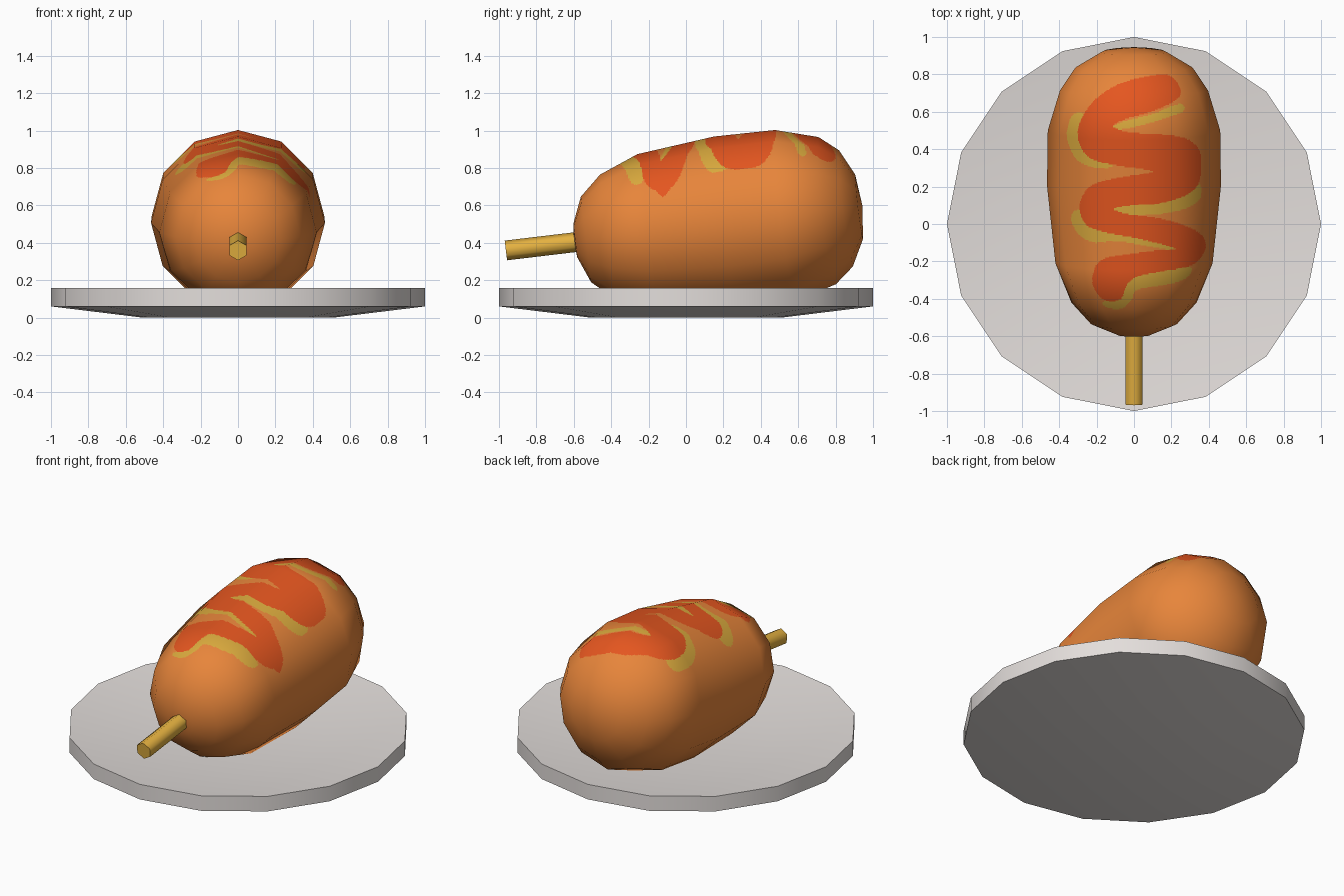
import bpy, bmesh, math
from mathutils import Vector
from mathutils.geometry import interpolate_bezier

if "Cube" in bpy.data.objects:
    bpy.data.objects.remove(bpy.data.objects["Cube"])

TILT = math.radians(6.8)


def material(name, rgb):
    m = bpy.data.materials.new(name)
    m.diffuse_color = (*rgb, 1)
    m.use_nodes = True
    m.node_tree.nodes["Principled BSDF"].inputs["Base Color"].default_value = m.diffuse_color
    return m


BATTER = material("batter_orange", (0.80, 0.235, 0.043))
RED = material("sauce_red", (0.78, 0.093, 0.014))
YELLOW = material("sauce_yellow", (0.70, 0.40, 0.047))
WOOD = material("stick_wood", (0.78, 0.44, 0.052))
GREY = material("plate_grey", (0.77, 0.73, 0.71))


def axis(y):
    """Point on the tilted centre line of sausage and stick."""
    return Vector((0, y, 0.482 + math.tan(TILT) * y))


def tilted_ring(y, r, sides, sag=0):
    out = []
    for k in range(sides):
        a = math.tau * k / sides
        out.append(axis(y) + Vector((r * math.sin(a),
                                     -r * math.sin(TILT) * math.cos(a) - sag * math.sin(a) ** 2,
                                     r * math.cos(TILT) * math.cos(a))))
    return out


def loft(name, rings, mats, start=None, end=None):
    """Skin closed rings; ends close to a pole point or with a flat cap."""
    bm = bmesh.new()
    vs = [[bm.verts.new(p) for p in ring] for ring in rings]
    n = len(vs[0])
    for a, b in zip(vs, vs[1:]):
        for k in range(n):
            bm.faces.new((a[k], a[(k + 1) % n], b[(k + 1) % n], b[k]))
    for ring, pole in ((vs[0], start), (vs[-1], end)):
        if pole is None:
            bm.faces.new(ring)
        else:
            p = bm.verts.new(pole)
            for k in range(n):
                bm.faces.new((ring[k], ring[(k + 1) % n], p))
    bmesh.ops.recalc_face_normals(bm, faces=bm.faces)
    me = bpy.data.meshes.new(name)
    bm.to_mesh(me)
    bm.free()
    ob = bpy.data.objects.new(name, me)
    bpy.context.collection.objects.link(ob)
    for m in mats:
        me.materials.append(m)
    return ob


def smooth_by_angle(ob, degrees):
    bpy.ops.object.select_all(action='DESELECT')
    bpy.context.view_layer.objects.active = ob
    ob.select_set(True)
    bpy.ops.object.shade_smooth_by_angle(angle=math.radians(degrees))


# Plate: 16-sided shallow dish with a tapered underside
def flat_ring(r, z):
    return [Vector((r * math.cos(math.tau * k / 16), r * math.sin(math.tau * k / 16), z))
            for k in range(16)]


plate = loft("plate", [flat_ring(0.51, 0), flat_ring(1, 0.06), flat_ring(1, 0.157),
                       flat_ring(0.51, 0.097)], [GREY])
smooth_by_angle(plate, 30)

# Stick: six-sided rod along the sausage axis
stick = loft("stick", [tilted_ring(-0.963, 0.053, 6), tilted_ring(-0.45, 0.053, 6)], [WOOD])
stick.location.z = -0.008
smooth_by_angle(stick, 65)

# Sauce outlines seen from above, in hundredths of a unit
RED_SHAPE = [14, 80, 21, 78, 25, 71, 22, 66, 9, 60, -5, 56, -11, 52, -2, 49, 14, 48, 27, 46,
             34, 41, 36, 34, 35, 23, 29, 16, 14, 11, -2, 10, -11, 8, -2, 5, 14, 3, 30, -2,
             37, -7, 38, -14, 31, -22, 17, -25, 2, -28, -4, -33, -7, -40, -15, -41, -21, -35,
             -22, -27, -17, -19, -2, -16, 14, -14, 22, -13, 3, -8, -13, -5, -25, -1, -29, 7,
             -28, 14, -22, 21, -7, 25, 10, 28, -7, 31, -21, 34, -28, 40, -30, 50, -26, 60,
             -18, 69, -5, 76]
YELLOW_SHAPES = [
    [26, 64, 26, 60, 15, 56, 5, 53, -7, 50.5, -11, 52, -5, 55, 9, 58.5, 20, 63],
    [-27, 59, -33, 58, -36, 49, -34, 40, -29, 33, -20, 30, -11, 31, -20, 36, -27, 42, -28, 50],
    [36, 18, 35, 13, 27, 8, 10, 5, -10, 5.5, -10, 9, 10, 12, 28, 18, 34, 22],
    [-28, 8, -33, 6, -33, 0, -28, -7, -20, -10, -10, -9, 8, -12, 22, -14, 18, -10, 0, -6,
     -20, 0, -27, 5],
    [30, -23, 29, -28, 20, -32, 2, -35, -1, -40, -6, -45, -13, -45, -17, -42, -8, -38,
     -2, -30, 15, -24]]


def smooth_outline(flat):
    """Rounded closed outline through the given points."""
    p = [Vector((x / 100, y / 100, 0)) for x, y in zip(flat[::2], flat[1::2])]
    n, out = len(p), []
    for i in range(n):
        a, b, c, d = p[i - 1], p[i], p[(i + 1) % n], p[(i + 2) % n]
        out += interpolate_bezier(b, b + (c - a) / 6, c - (d - b) / 6, c, 5)[:-1]
    return out


def inside(x, y, poly):
    hit = False
    for a, b in zip(poly, poly[1:] + poly[:1]):
        if (a.y > y) != (b.y > y) and x < a.x + (y - a.y) / (b.y - a.y) * (b.x - a.x):
            hit = not hit
    return hit


# Sausage: 12-sided capsule, finely divided on top so the sauce can be painted by face
PROFILE = [(-0.592, 0.09, 0), (-0.535, 0.23, 0), (-0.42, 0.335, 0), (-0.21, 0.42, 0),
           (0.205, 0.465, 0), (0.53, 0.461, 0.03), (0.755, 0.396, 0.042),
           (0.855, 0.313, 0.018), (0.925, 0.175, 0.006)]


def fine_ring(y, r, sag):
    pts, out = tilted_ring(y, r, 12, sag), []
    for k in range(12):
        n = 32 if k < 3 or k > 8 else 1
        out += [pts[k].lerp(pts[(k + 1) % 12], j / n) for j in range(n)]
    return out


rings = []
for a, b in zip(PROFILE, PROFILE[1:]):
    n = math.ceil(math.hypot(b[0] - a[0], b[1] - a[1]) / 0.007)
    rings += [fine_ring(*Vector(a).lerp(Vector(b), j / n)) for j in range(n)]
rings.append(fine_ring(*PROFILE[-1]))
sausage = loft("sausage", rings, [BATTER, RED, YELLOW], axis(-0.6), axis(0.944))

red = smooth_outline(RED_SHAPE)
yellows = [smooth_outline(s) for s in YELLOW_SHAPES]
me = sausage.data
for f in me.polygons:
    f.use_smooth = True
    c = f.center
    if c.z > 0.55 and abs(c.x) < 0.42 and -0.5 < c.y < 0.85:
        if inside(c.x, c.y, red):
            f.material_index = 1
        elif any(inside(c.x, c.y, s) for s in yellows):
            f.material_index = 2

# Rounded shading across the low-poly sausage
along = (axis(1) - axis(0)).normalized()
low, high = axis(-0.2), axis(0.5)
normals = []
for v in me.vertices:
    t = max(0, min((high - low).length, (v.co - low).dot(along)))
    normals.append((v.co - low - along * t).normalized())
me.normals_split_custom_set_from_vertices(normals)
